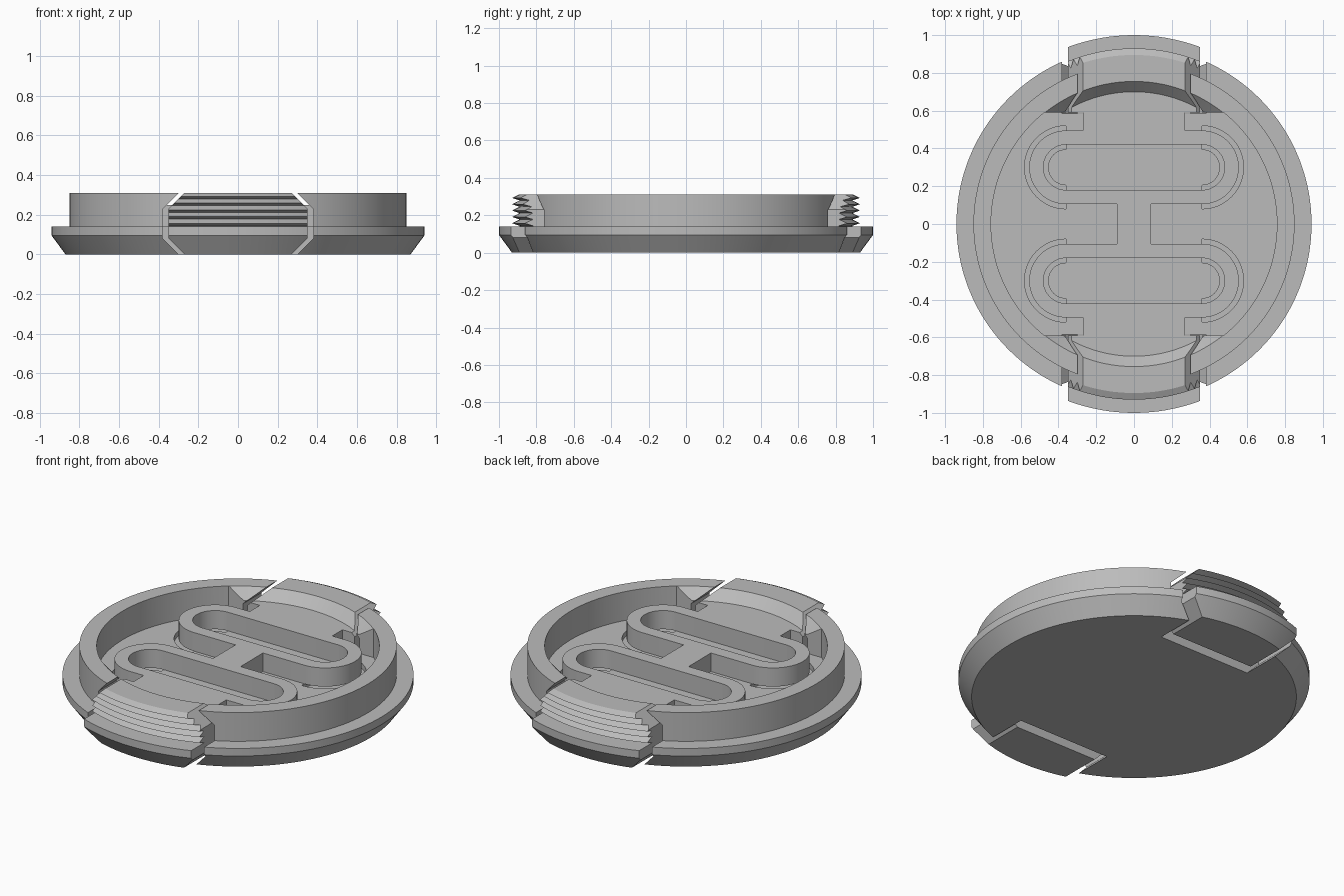
import bpy, bmesh
from math import sin, cos, pi, asin, radians
from mathutils import Matrix, Vector

if "Cube" in bpy.data.objects:
    bpy.data.objects.remove(bpy.data.objects["Cube"], do_unlink=True)

grey = bpy.data.materials.new("plain_grey")
grey.use_nodes = True
grey.diffuse_color = (0.5, 0.5, 0.5, 1)
grey.node_tree.nodes["Principled BSDF"].inputs["Base Color"].default_value = (0.5, 0.5, 0.5, 1)

FLOOR, TOP, SPRING_TOP = 0.14, 0.31, 0.25


def finish(bm, name):
    bmesh.ops.recalc_face_normals(bm, faces=bm.faces)
    mesh = bpy.data.meshes.new(name)
    bm.to_mesh(mesh)
    bm.free()
    mesh.materials.append(grey)
    obj = bpy.data.objects.new(name, mesh)
    bpy.context.collection.objects.link(obj)
    return obj


def lathe(name, profile, steps=144):
    bm = bmesh.new()
    vs = [bm.verts.new((r, 0, z)) for r, z in profile]
    edges = [bm.edges.new(p) for p in zip(vs, vs[1:])]
    bmesh.ops.spin(bm, geom=vs + edges, cent=(0, 0, 0), axis=(0, 0, 1),
                   angle=2 * pi, steps=steps, use_merge=True)
    bmesh.ops.remove_doubles(bm, verts=bm.verts, dist=1e-5)
    return finish(bm, name)


def prism(name, points, offset):
    """Extrude a closed loop of 3D points by an offset."""
    bm = bmesh.new()
    face = bm.faces.new([bm.verts.new(p) for p in points])
    out = bmesh.ops.extrude_face_region(bm, geom=[face], use_keep_orig=True)
    moved = [g for g in out["geom"] if isinstance(g, bmesh.types.BMVert)]
    bmesh.ops.translate(bm, verts=moved, vec=Vector(offset))
    return finish(bm, name)


def arc(cx, cy, r, a0, a1, n=24):
    return [(cx + r * cos(a0 + (a1 - a0) * i / n),
             cy + r * sin(a0 + (a1 - a0) * i / n)) for i in range(n + 1)]


def boolean(obj, cutter, operation="DIFFERENCE"):
    cutter.hide_render = True
    mod = obj.modifiers.new("cut", "BOOLEAN")
    mod.object, mod.operation, mod.solver = cutter, operation, "EXACT"
    bpy.context.view_layer.objects.active = obj
    bpy.ops.object.modifier_apply(modifier=mod.name)
    bpy.data.objects.remove(cutter, do_unlink=True)


def smooth(obj):
    bpy.ops.object.select_all(action="DESELECT")
    obj.select_set(True)
    bpy.context.view_layer.objects.active = obj
    bpy.ops.object.shade_smooth_by_angle(angle=radians(25))


def hex_bar(name, half, y0, side, length=0.6):
    """Bar along y with bevelled upper and lower sides."""
    right = [(half - 0.1, -0.02), (half, 0.08), (half, 0.23), (half - 0.1, 0.33)]
    loop = right + [(-x, z) for x, z in reversed(right)]
    return prism(name, [(x, side * y0, z) for x, z in loop], (0, side * length, 0))


# Cap body: flanged disc with a raised ring
body = lathe("cap_body", [(0, 0), (0.87, 0), (0.94, 0.095), (0.94, FLOOR), (0.85, FLOOR),
                          (0.85, TOP), (0.755, TOP), (0.70, SPRING_TOP), (0, SPRING_TOP)])

# Hollow inside the ring, clipped by two straight chords
lim = asin(0.59 / 0.757)
hollow = arc(0, 0, 0.757, -lim, lim, 48) + arc(0, 0, 0.757, pi - lim, pi + lim, 48)
boolean(body, prism("hollow_cutter", [(x, y, FLOOR) for x, y in hollow], (0, 0, 0.3)))

# Openings for the latches
for side in (1, -1):
    boolean(body, hex_bar("slot_cutter", 0.38, 0.585, side))

# Shallow clearance grooves under the spring bends
for sx in (1, -1):
    for sy in (1, -1):
        loop = (arc(0.36, 0.30, 0.22, -pi / 2, pi / 2)
                + arc(0.36, 0.30, 0.095, pi / 2, -pi / 2))
        boolean(body, prism("groove_cutter", [(sx * x, sy * y, FLOOR - 0.03) for x, y in loop],
                            (0, 0, 0.2)))
smooth(body)

# Serpentine spring: one quarter outline, mirrored both ways
outline = ([(0, 0), (0.09, 0), (0.09, 0.105)]
           + arc(0.36, 0.30, 0.195, -pi / 2, pi / 2)
           + [(0.27, 0.495), (0.27, 0.59), (0, 0.59), (0, 0.42)]
           + arc(0.36, 0.30, 0.12, pi / 2, -pi / 2)
           + [(0, 0.18)])
spring = prism("latch_spring", [(x, y, FLOOR) for x, y in outline],
               (0, 0, SPRING_TOP - FLOOR))
bm = bmesh.new()
bm.from_mesh(spring.data)
seams = [f for f in bm.faces if any(all(abs(v.co[i]) < 1e-5 for v in f.verts) for i in (0, 1))]
bmesh.ops.delete(bm, geom=seams, context="FACES")
bm.to_mesh(spring.data)
bm.free()
mirror = spring.modifiers.new("mirror", "MIRROR")
mirror.use_axis = (True, True, False)
bpy.context.view_layer.objects.active = spring
bpy.ops.object.modifier_apply(modifier=mirror.name)
smooth(spring)

# Threaded latches at the front and back
teeth, pitch = [], (TOP - FLOOR) / 5
for i in range(5):
    z = FLOOR + i * pitch
    teeth += [(0.89, z + 0.004), (0.93, z + pitch * 0.5)]
for side, label in ((1, "back_latch"), (-1, "front_latch")):
    latch = lathe(label, [(0, 0), (0.93, 0), (1.0, 0.095), (1.0, FLOOR), (0.89, FLOOR)]
                  + teeth + [(0.895, TOP), (0.755, TOP), (0.70, SPRING_TOP), (0, SPRING_TOP)])
    boolean(latch, hex_bar("latch_shape", 0.35, 0.59, side), "INTERSECT")
    # Clearance below the inner end of the latch
    step = [(-0.5, -0.1), (0.5, -0.1), (0.5, FLOOR), (-0.5, FLOOR)]
    boolean(latch, prism("step_cutter", [(x, side * 0.5, z) for x, z in step],
                         (0, side * 0.15, 0)))
    smooth(latch)
